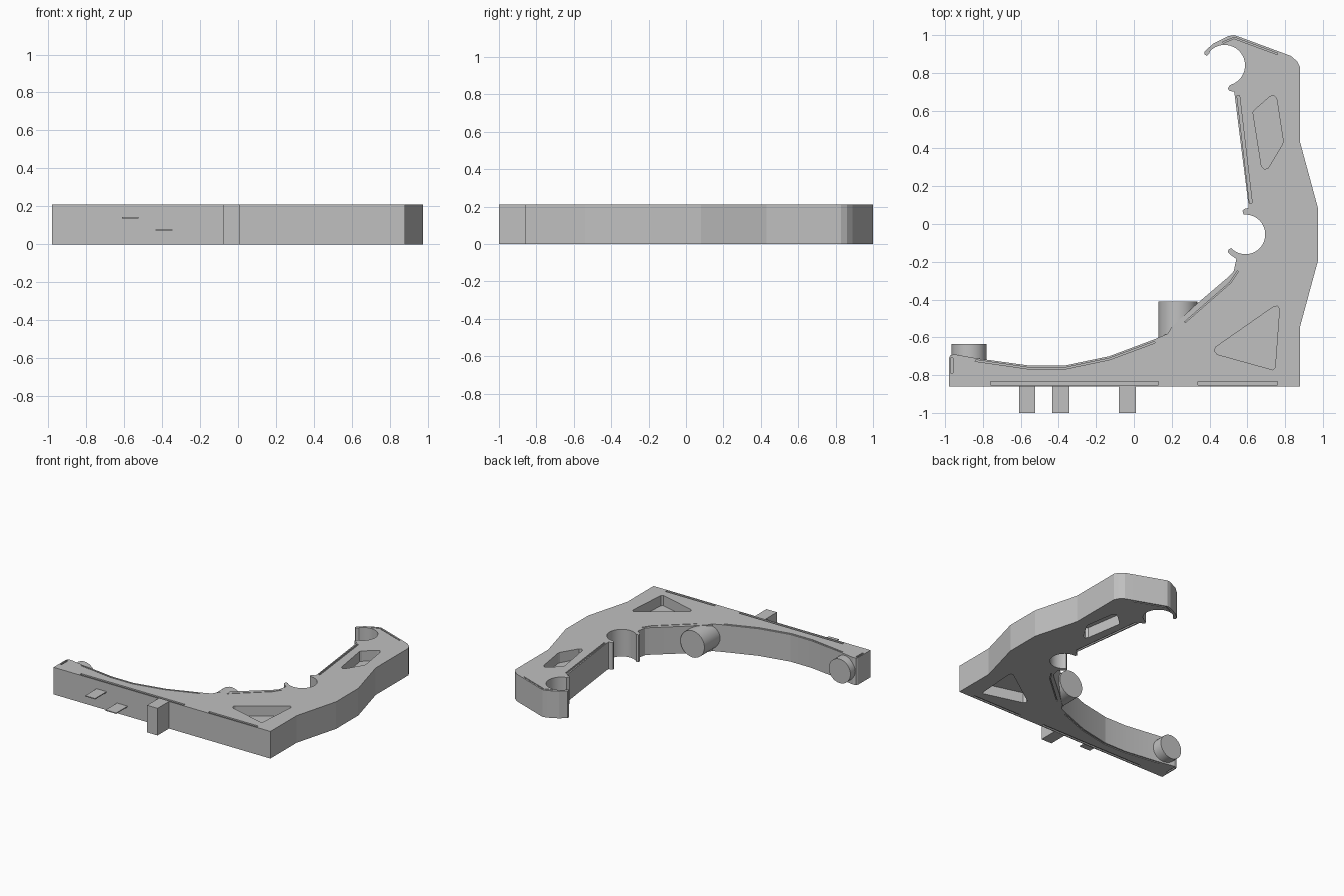
import bpy, bmesh, math
from mathutils import Vector

if "Cube" in bpy.data.objects:
    bpy.data.objects.remove(bpy.data.objects["Cube"])

H = 0.21
grey = bpy.data.materials.new("plain grey")
grey.diffuse_color = (0.53, 0.53, 0.53, 1)
grey.use_nodes = True
grey.node_tree.nodes["Principled BSDF"].inputs["Base Color"].default_value = grey.diffuse_color


def prism(name, pts, z0, z1):
    """Extrude a closed xy outline from z0 to z1."""
    bm = bmesh.new()
    face = bm.faces.new([bm.verts.new((x, y, z0)) for x, y in pts])
    new = bmesh.ops.extrude_face_region(bm, geom=[face])["geom"]
    bmesh.ops.translate(bm, vec=(0, 0, z1 - z0),
                        verts=[g for g in new if isinstance(g, bmesh.types.BMVert)])
    bmesh.ops.recalc_face_normals(bm, faces=bm.faces)
    mesh = bpy.data.meshes.new(name)
    bm.to_mesh(mesh)
    bm.free()
    mesh.materials.append(grey)
    ob = bpy.data.objects.new(name, mesh)
    bpy.context.collection.objects.link(ob)
    return ob


def box(name, x0, x1, y0, y1, z0, z1):
    return prism(name, [(x0, y0), (x1, y0), (x1, y1), (x0, y1)], z0, z1)


def arc(cx, cy, r, a0, a1, n):
    return [(cx + r * math.cos(math.radians(a0 + (a1 - a0) * i / n)),
             cy + r * math.sin(math.radians(a0 + (a1 - a0) * i / n))) for i in range(n + 1)]


def strip(path, w):
    """Outline of a narrow band centred on a path."""
    left, right = [], []
    for i, p in enumerate(path):
        a, b = Vector(path[max(i - 1, 0)]), Vector(path[min(i + 1, len(path) - 1)])
        d = (b - a).normalized()
        n = Vector((-d.y, d.x)) * w / 2
        left.append(tuple(Vector(p) + n))
        right.append(tuple(Vector(p) - n))
    return left + right[::-1]


def cut(target, cutter):
    cutter.hide_render = True
    m = target.modifiers.new("cut", "BOOLEAN")
    m.operation, m.solver, m.object = "DIFFERENCE", "EXACT", cutter
    bpy.context.view_layer.objects.active = target
    bpy.ops.object.modifier_apply(modifier=m.name)
    bpy.data.objects.remove(cutter)


def smooth(ob, angle):
    bpy.ops.object.select_all(action="DESELECT")
    ob.select_set(True)
    bpy.context.view_layer.objects.active = ob
    bpy.ops.object.shade_smooth_by_angle(angle=math.radians(angle))


# Bracket outline: base, back edge, top hook, inner wall, middle clip, inner curve
outline = [(-0.98, -0.86), (0.88, -0.86), (0.88, -0.54), (0.975, -0.19), (0.975, 0.08),
           (0.88, 0.43), (0.88, 0.83), (0.865, 0.86), (0.83, 0.89), (0.56, 0.99),
           (0.53, 1.0), (0.50, 0.995), (0.42, 0.955), (0.375, 0.915), (0.372, 0.90),
           (0.385, 0.89), (0.397, 0.90)]
outline += arc(0.48, 0.84, 0.108, 135, -75, 24)
outline += [(0.497, 0.718), (0.503, 0.706), (0.53, 0.70), (0.532, 0.69), (0.605, 0.11),
            (0.605, 0.085), (0.585, 0.08), (0.575, 0.07), (0.578, 0.055)]
outline += arc(0.59, -0.055, 0.105, 95, -125, 24)
outline += [(0.515, -0.128), (0.50, -0.135), (0.497, -0.148), (0.51, -0.162), (0.542, -0.185),
            (0.528, -0.25), (0.50, -0.28), (0.33, -0.425), (0.20, -0.545), (0.18, -0.58),
            (0.11, -0.61), (-0.13, -0.70), (-0.37, -0.75), (-0.55, -0.75), (-0.84, -0.71),
            (-0.95, -0.69), (-0.972, -0.695), (-0.98, -0.71)]
bracket = prism("bracket", outline, 0, H)

# Pockets and narrow edge grooves, on the top and the underside
pockets = [
    [(0.63, 0.59), (0.64, 0.605), (0.72, 0.675), (0.74, 0.68), (0.755, 0.665), (0.79, 0.44),
     (0.785, 0.42), (0.71, 0.295), (0.69, 0.29), (0.675, 0.305)],
    [(0.425, -0.67), (0.435, -0.65), (0.74, -0.437), (0.76, -0.435), (0.77, -0.45),
     (0.747, -0.76), (0.735, -0.772), (0.44, -0.69)],
]
grooves = [
    strip([(-0.76, -0.843), (0.13, -0.843)], 0.018),
    strip([(0.34, -0.843), (0.76, -0.843)], 0.018),
    strip([(0.552, 0.68), (0.619, 0.11)], 0.014),
    strip([(-0.84, -0.723), (-0.55, -0.765), (-0.37, -0.765), (-0.13, -0.715), (0.11, -0.626)], 0.008),
    strip([(0.27, -0.52), (0.51, -0.31), (0.55, -0.25)], 0.006),
    strip([(-0.965, -0.79), (-0.965, -0.71)], 0.012),
    strip([(0.47, 0.96), (0.53, 0.985), (0.76, 0.90)], 0.007),
]
for shapes, depth in ((pockets, 0.08), (grooves, 0.01)):
    for pts in shapes:
        cut(bracket, prism("cutter", pts, H - depth, H + 0.05))
        cut(bracket, prism("cutter", pts, -0.05, depth))
smooth(bracket, 11)

# Round pegs facing backwards
for name, x, r, y0, y1 in (("large_peg", 0.232, 0.103, -0.66, -0.41),
                           ("small_peg", -0.873, 0.093, -0.78, -0.635)):
    bpy.ops.mesh.primitive_cylinder_add(vertices=32, radius=r, depth=y1 - y0,
                                        location=(x, (y0 + y1) / 2, H / 2),
                                        rotation=(math.pi / 2, 0, 0))
    peg = bpy.context.object
    peg.name = name
    peg.data.materials.append(grey)
    smooth(peg, 30)

# Front tabs: two thin plates and a full height block
box("upper_tab", -0.61, -0.525, -1.0, -0.85, 0.136, 0.143)
box("lower_tab", -0.435, -0.345, -1.0, -0.85, 0.072, 0.079)
box("end_block", -0.08, 0.01, -1.0, -0.855, 0, H)
